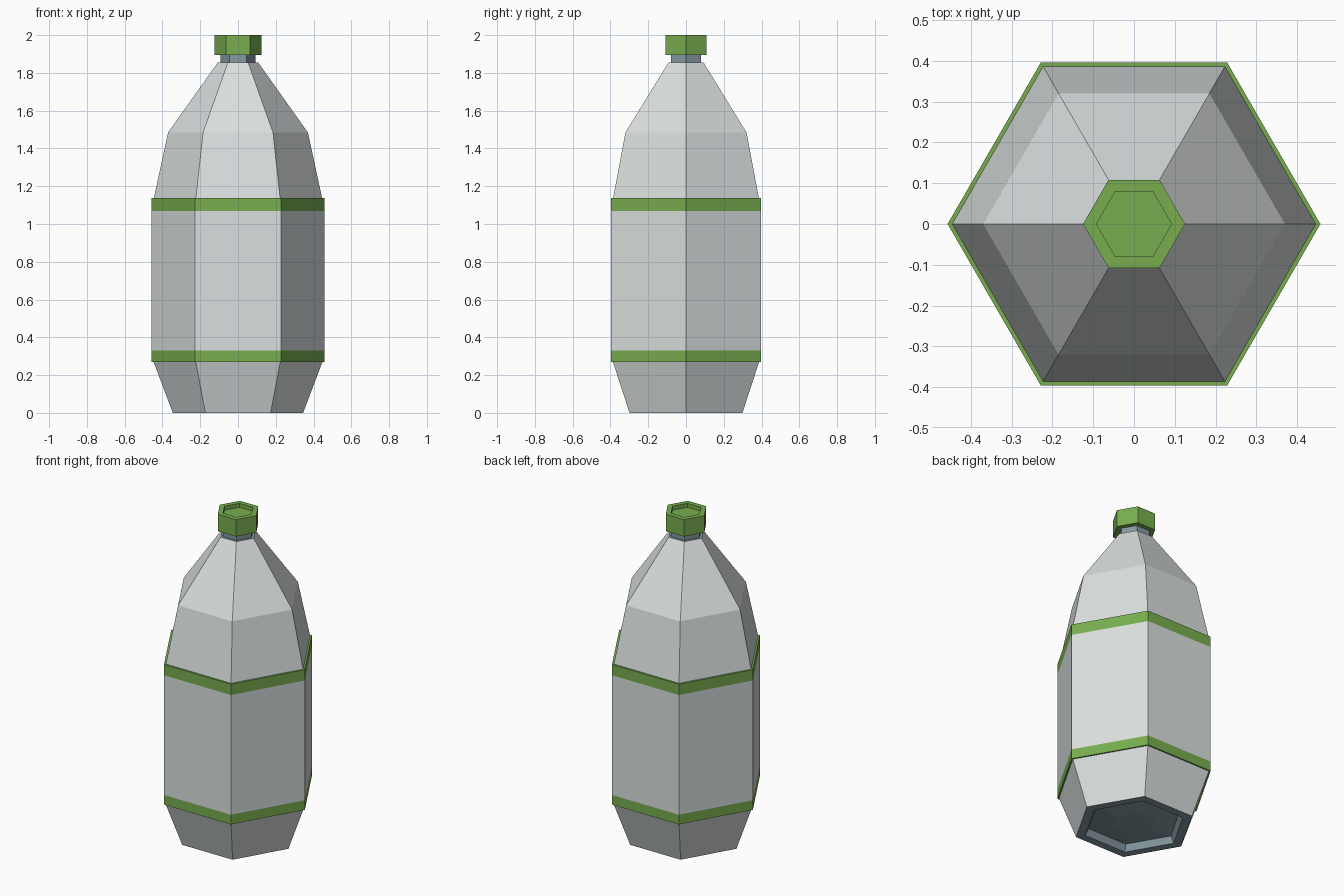
import bpy, bmesh, math

if "Cube" in bpy.data.objects:
    bpy.data.objects.remove(bpy.data.objects["Cube"])

def material(name, rgb):
    m = bpy.data.materials.new(name)
    m.diffuse_color = (*rgb, 1)
    m.use_nodes = True
    m.node_tree.nodes["Principled BSDF"].inputs["Base Color"].default_value = m.diffuse_color
    return m

WHITE = material("pale_grey", (0.70, 0.74, 0.735))
GREEN = material("green", (0.19, 0.42, 0.08))
SLATE = material("blue_grey", (0.24, 0.32, 0.36))

def lathe(name, profile, mats, rule=None, loop=False):
    """Six-sided turned part from (radius, z) points; corners lie on +-x."""
    bm = bmesh.new()
    rings = [[bm.verts.new((r * math.cos(k * math.pi / 3),
                            r * math.sin(k * math.pi / 3), z)) for k in range(6)]
             for r, z in profile]
    pairs = list(zip(rings, rings[1:]))
    if loop:
        pairs.append((rings[-1], rings[0]))
    for a, b in pairs:
        for k in range(6):
            j = (k + 1) % 6
            bm.faces.new((a[k], a[j], b[j], b[k]))
    if not loop:
        bm.faces.new(rings[0][::-1])
        bm.faces.new(rings[-1])
    bm.normal_update()
    if rule:
        for f in bm.faces:
            f.material_index = rule(f)
    me = bpy.data.meshes.new(name)
    bm.to_mesh(me)
    bm.free()
    for m in mats:
        me.materials.append(m)
    ob = bpy.data.objects.new(name, me)
    bpy.context.collection.objects.link(ob)
    return ob

# Bottle body with recessed underside and neck
lathe("bottle_body",
      [(0.11, 0.02), (0.125, 0.02), (0.27, 0.04), (0.29, 0.0), (0.345, 0.0),
       (0.447, 0.27), (0.447, 1.13), (0.37, 1.485), (0.107, 1.855),
       (0.092, 1.855), (0.092, 1.9)],
      [WHITE, SLATE],
      lambda f: 1 if f.calc_center_median().z < 0.05
      or f.calc_center_median().z > 1.85 else 0)

# Label sleeve with a green stripe at each end
lathe("label_sleeve",
      [(0.445, 0.27), (0.457, 0.27), (0.457, 0.33), (0.457, 1.07),
       (0.457, 1.137), (0.445, 1.137)],
      [WHITE, GREEN],
      lambda f: 0 if 0.4 < f.calc_center_median().z < 1.0
      and f.calc_center_median().xy.length > 0.388 else 1, loop=True)

# Screw cap with recessed top
lathe("cap",
      [(0.125, 1.895), (0.125, 2.0), (0.092, 2.0), (0.092, 1.975)], [GREEN])
